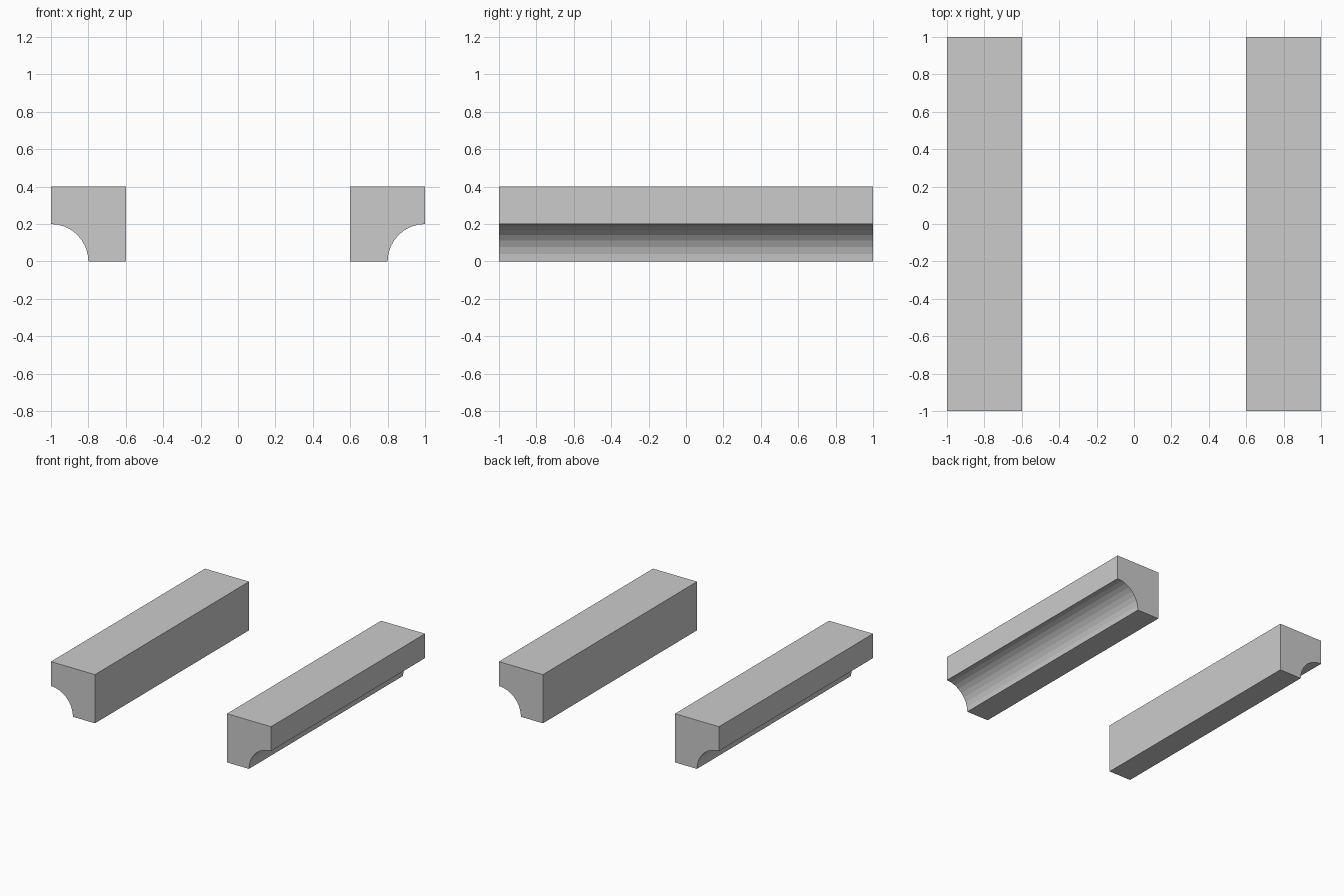
import bpy, bmesh, math

if "Cube" in bpy.data.objects:
    bpy.data.objects.remove(bpy.data.objects["Cube"])

INNER, OUTER, HEIGHT, HALF_LEN = 0.6, 1.0, 0.4, 1.0
COVE_RADIUS, COVE_STEPS = 0.2, 8


def cove_profile():
    """Square section with a quarter-round cove cut from the lower outer corner."""
    pts = [(OUTER, HEIGHT), (INNER, HEIGHT), (INNER, 0)]
    for i in range(COVE_STEPS + 1):
        a = math.pi / 2 * i / COVE_STEPS
        pts.append((OUTER - COVE_RADIUS * math.cos(a), COVE_RADIUS * math.sin(a)))
    return pts


def make_rail(name, side):
    bm = bmesh.new()
    verts = [bm.verts.new((side * x, -HALF_LEN, z)) for x, z in cove_profile()]
    face = bm.faces.new(verts)
    # Extrude the section along the full length
    ext = bmesh.ops.extrude_face_region(bm, geom=[face], use_keep_orig=True)
    moved = [g for g in ext["geom"] if isinstance(g, bmesh.types.BMVert)]
    bmesh.ops.translate(bm, verts=moved, vec=(0, 2 * HALF_LEN, 0))
    bmesh.ops.recalc_face_normals(bm, faces=bm.faces)
    mesh = bpy.data.meshes.new(name)
    bm.to_mesh(mesh)
    bm.free()
    bpy.context.collection.objects.link(bpy.data.objects.new(name, mesh))


# Two mirrored rails
for name, side in (("left_rail", -1), ("right_rail", 1)):
    make_rail(name, side)
